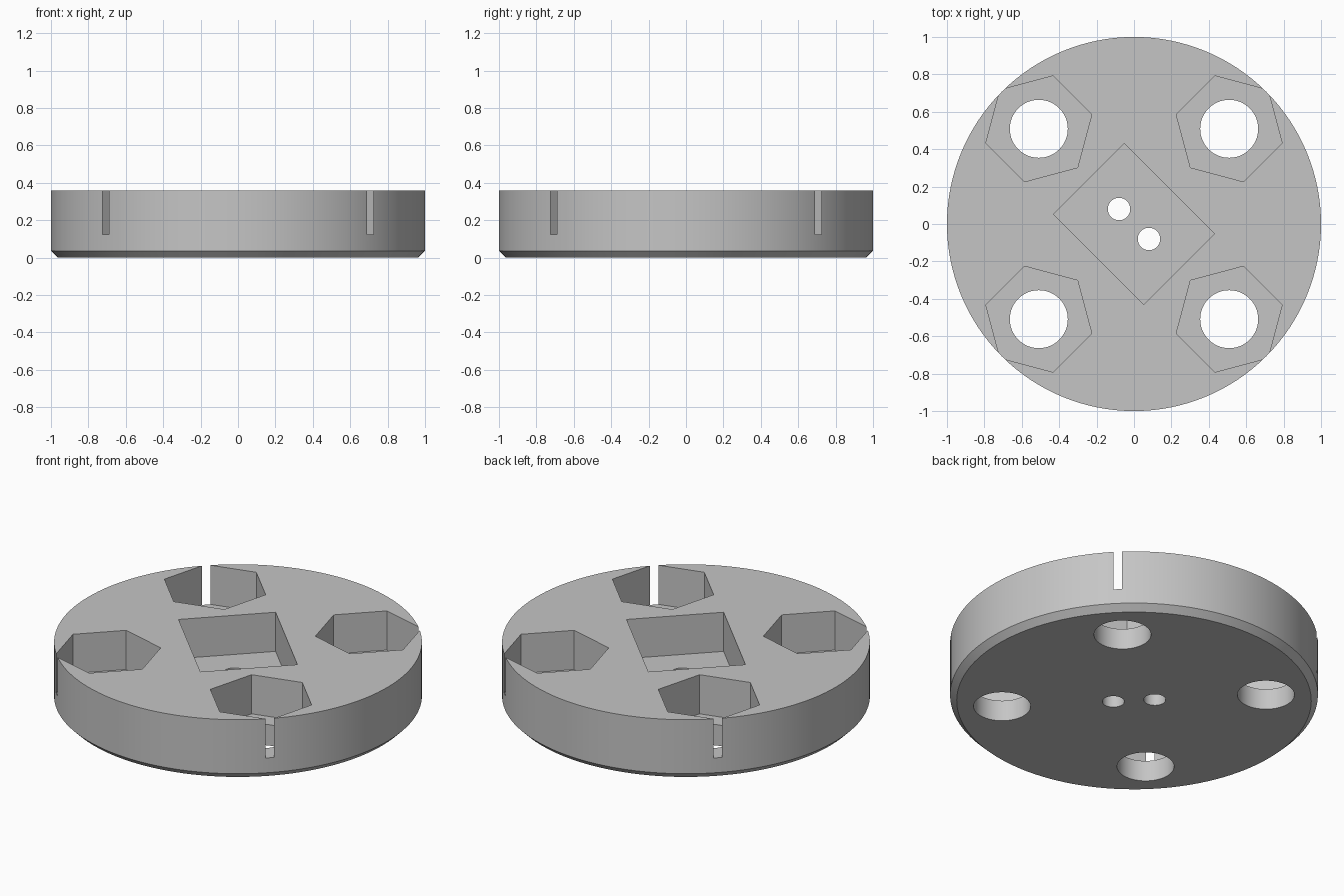
import bpy
import bmesh
from math import radians, pi, sqrt
from mathutils import Matrix

default = bpy.data.objects.get("Cube")
if default:
    bpy.data.objects.remove(default, do_unlink=True)

HEIGHT, CHAMFER = 0.36, 0.036
FLOOR = 0.125          # floor of the recessed pockets
NUT = 0.509            # nut pocket centre offset in x and y

grey = bpy.data.materials.new("plain_grey")
grey.use_nodes = True
colour = (0.56, 0.56, 0.56, 1)
grey.diffuse_color = colour
grey.node_tree.nodes["Principled BSDF"].inputs["Base Color"].default_value = colour


def make_object(name, bm):
    mesh = bpy.data.meshes.new(name)
    bm.to_mesh(mesh)
    bm.free()
    mesh.materials.append(grey)
    obj = bpy.data.objects.new(name, mesh)
    bpy.context.collection.objects.link(obj)
    return obj


def prism(name, sides, radius, x, y, z0, z1, turn=0.0, base_radius=None):
    """Upright prism; turn is the angle of its first corner from +x."""
    bm = bmesh.new()
    bmesh.ops.create_cone(bm, cap_ends=True, segments=sides, depth=z1 - z0,
                          radius1=base_radius or radius, radius2=radius)
    # bring the first corner onto +x before turning
    first = max(bm.verts, key=lambda v: v.co.x).co
    start = Matrix.Rotation(-first.to_2d().angle_signed((1, 0)), 4, "Z")
    bm.transform(Matrix.Translation((x, y, (z0 + z1) / 2))
                 @ Matrix.Rotation(turn, 4, "Z") @ start)
    return make_object(name, bm)


def cut(target, cutter):
    cutter.hide_render = True
    mod = target.modifiers.new(cutter.name, "BOOLEAN")
    mod.operation, mod.solver, mod.object = "DIFFERENCE", "EXACT", cutter
    bpy.context.view_layer.objects.active = target
    bpy.ops.object.modifier_apply(modifier=mod.name)
    bpy.data.objects.remove(cutter, do_unlink=True)


# Round body with a chamfered bottom rim
bm = bmesh.new()
bmesh.ops.create_cone(bm, cap_ends=True, segments=128, depth=HEIGHT,
                      radius1=1, radius2=1)
bmesh.ops.translate(bm, verts=bm.verts, vec=(0, 0, HEIGHT / 2))
rim = [e for e in bm.edges if all(v.co.z < 0.01 for v in e.verts)]
bmesh.ops.bevel(bm, geom=rim, offset=CHAMFER, segments=1, affect="EDGES")
body = make_object("round_base", bm)

# Four hexagonal pockets, each with a corner breaking through the rim
for i in range(4):
    angle = pi / 4 + i * pi / 2
    spot = Matrix.Rotation(angle, 3, "Z").col[0] * NUT * sqrt(2)
    bm = bmesh.new()
    bmesh.ops.create_circle(bm, cap_ends=True, segments=6, radius=0.293)
    bm.verts.ensure_lookup_table()
    # place the corners at sixty degree steps from the outward direction
    for k, v in enumerate(bm.verts):
        v.co = spot + Matrix.Rotation(angle + k * pi / 3, 3, "Z").col[0] * 0.293
        v.co.z = FLOOR
    top = bmesh.ops.extrude_face_region(bm, geom=bm.faces[:])["geom"]
    bmesh.ops.translate(bm, vec=(0, 0, 0.5),
                        verts=[g for g in top if isinstance(g, bmesh.types.BMVert)])
    bmesh.ops.recalc_face_normals(bm, faces=bm.faces)
    cut(body, make_object("nut_pocket", bm))
    cut(body, prism("bolt_hole", 64, 0.155, spot.x, spot.y, -0.1, 0.25))

# Central rectangular pocket
bm = bmesh.new()
bmesh.ops.create_cube(bm, size=1)
bm.transform(Matrix.Translation((0, 0, FLOOR + 0.25))
             @ Matrix.Rotation(radians(-45), 4, "Z")
             @ Matrix.Diagonal((0.684, 0.536, 0.5, 1)))
cut(body, make_object("centre_pocket", bm))

# Pair of small through holes in the pocket floor
for side in (-1, 1):
    cut(body, prism("small_hole", 48, 0.06, side * 0.08, -side * 0.08, -0.1, 0.25))

# Smooth the round walls while keeping all rims crisp
bpy.ops.object.select_all(action="DESELECT")
body.select_set(True)
bpy.context.view_layer.objects.active = body
bpy.ops.object.shade_smooth_by_angle(angle=radians(25))
